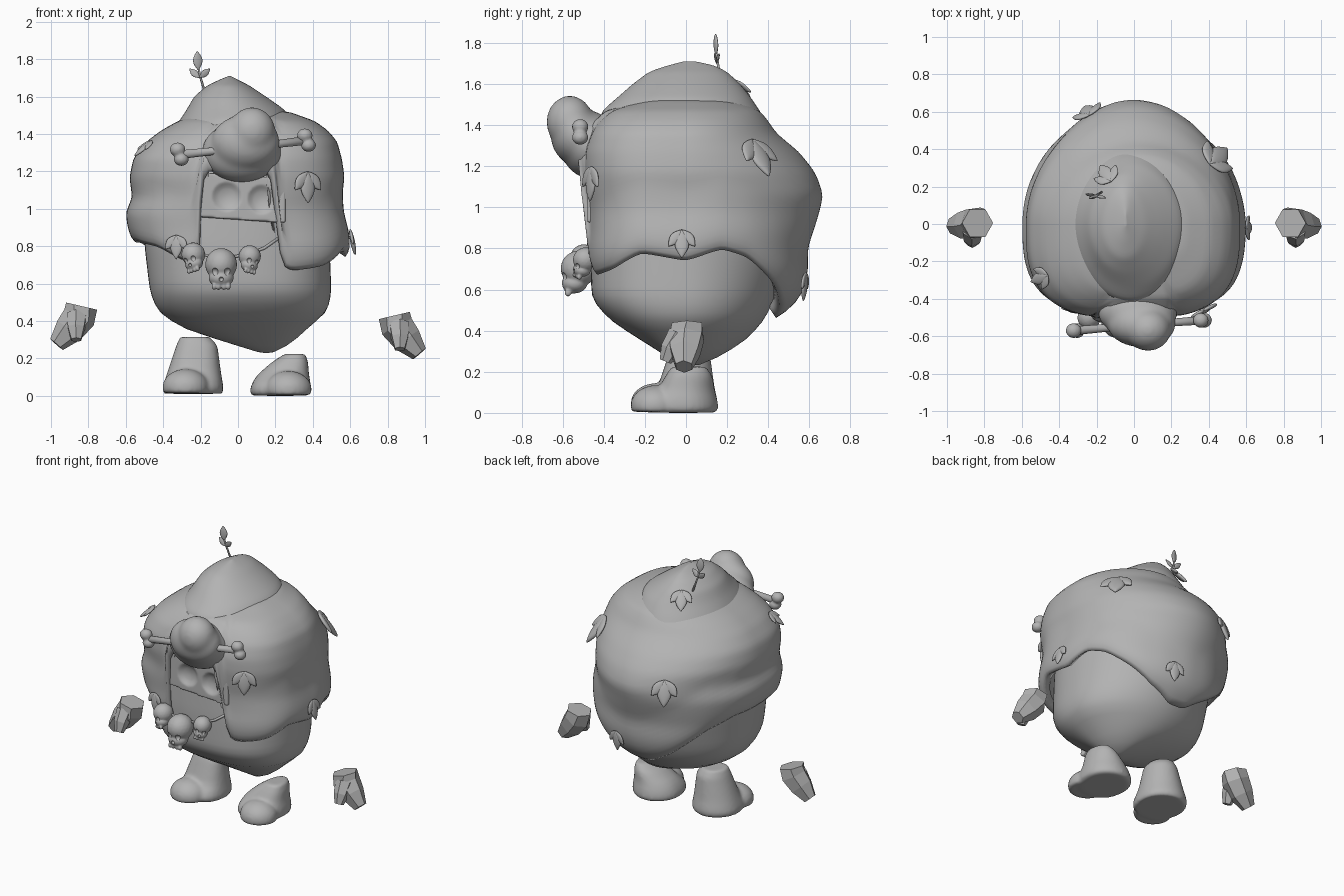
import bpy, bmesh
from math import sin, cos, pi, sqrt, radians, degrees
from mathutils import Matrix, Vector

cube = bpy.data.objects.get("Cube")
if cube:
    bpy.data.objects.remove(cube, do_unlink=True)

grey = bpy.data.materials.new("stone grey")
grey.use_nodes = True
grey.diffuse_color = (0.45, 0.45, 0.45, 1)
bsdf = next(n for n in grey.node_tree.nodes if n.type == 'BSDF_PRINCIPLED')
bsdf.inputs["Base Color"].default_value = grey.diffuse_color
bsdf.inputs["Roughness"].default_value = 0.7


def make(name, bm):
    """Turn a bmesh into a linked object."""
    bmesh.ops.recalc_face_normals(bm, faces=bm.faces[:])
    mesh = bpy.data.meshes.new(name)
    bm.to_mesh(mesh)
    bm.free()
    mesh.materials.append(grey)
    obj = bpy.data.objects.new(name, mesh)
    bpy.context.collection.objects.link(obj)
    return obj


def modify(obj, kind, **settings):
    mod = obj.modifiers.new(kind.title(), kind)
    for key, value in settings.items():
        setattr(mod, key, value)


def bake(obj, smooth=True):
    """Apply all modifiers and set the shading."""
    bpy.context.view_layer.update()
    deps = bpy.context.evaluated_depsgraph_get()
    mesh = bpy.data.meshes.new_from_object(obj.evaluated_get(deps))
    obj.modifiers.clear()
    obj.data = mesh
    if smooth:
        mesh.shade_smooth()
    else:
        mesh.shade_flat()
    return obj


def table(rows, key):
    """Interpolate the columns of a table sorted by its first column."""
    if key <= rows[0][0]:
        return rows[0][1:]
    for low, high in zip(rows, rows[1:]):
        if key <= high[0]:
            f = (key - low[0]) / (high[0] - low[0])
            return [a + (b - a) * f for a, b in zip(low[1:], high[1:])]
    return rows[-1][1:]


def skin(bm, rings):
    """Bridge equal rings of vertices with quads."""
    for lower, upper in zip(rings, rings[1:]):
        for j in range(len(lower)):
            k = (j + 1) % len(lower)
            bm.faces.new((lower[j], lower[k], upper[k], upper[j]))


def loft(name, rows, hem=None, cols=96, steps=40, square=2.6, bulge=0, relax=4):
    """Stack egg-shaped sections given as (z, left, right, front, back)."""
    bm = bmesh.new()
    top, rings = rows[-1][0], []
    for i in range(steps + 1):
        ring = []
        for j in range(cols):
            a = 2 * pi * j / cols
            low = hem(a) if hem else rows[0][0]
            z = low + (top - low) * sin(i / steps * pi / 2)
            x0, x1, y0, y1 = table(rows, z)
            half = (x1 - x0) / 2
            n, depth = (1.9, y1) if sin(a) > 0 else (square, -y0)
            r = (abs(cos(a) / half) ** n + abs(sin(a) / depth) ** n) ** (-1 / n)
            r += bulge * sin(pi * sqrt(min(1, (z - low) / 0.36)))
            ring.append(bm.verts.new(((x0 + x1) / 2 + r * cos(a), r * sin(a), z)))
        rings.append(ring)
    skin(bm, rings)
    for ring in [rings[-1]] + ([] if hem else [rings[0]]):
        pole = bm.verts.new(sum((v.co for v in ring), Vector()) / cols)
        for j in range(cols):
            bm.faces.new((ring[j], ring[(j + 1) % cols], pole))
    obj = make(name, bm)
    modify(obj, 'SMOOTH', factor=0.5, iterations=relax)
    if hem:
        modify(obj, 'SOLIDIFY', thickness=0.06, offset=-1)
    return bake(obj)


def balls(parts):
    bm = bmesh.new()
    for centre, size in parts:
        bmesh.ops.create_icosphere(bm, subdivisions=3, radius=1,
                                   matrix=Matrix.Translation(centre) @ Matrix.Diagonal((*size, 1)))
    return bm


def fuse(obj, voxel, relax=3):
    """Merge overlapping shells into one smooth skin."""
    modify(obj, 'REMESH', mode='VOXEL', voxel_size=voxel)
    modify(obj, 'SMOOTH', factor=0.5, iterations=relax)
    return bake(obj)


def carve(obj, cuts):
    """Scoop ellipsoid hollows out of an object."""
    cutter = make("cutter", balls(cuts))
    cutter.hide_render = True
    modify(obj, 'BOOLEAN', operation='DIFFERENCE', solver='EXACT', object=cutter)
    bake(obj)
    bpy.data.objects.remove(cutter, do_unlink=True)
    obj.data.set_sharp_from_angle(angle=radians(40))


def tube(name, points, sides=12, smooth=True):
    """Tapered tube through (x, y, z, radius) points."""
    bm = bmesh.new()
    path = [Vector(p[:3]) for p in points]
    rings = []
    for i, p in enumerate(path):
        d = path[min(i + 1, len(path) - 1)] - path[max(i - 1, 0)]
        turn = d.to_track_quat('Z', 'Y').to_matrix()
        rings.append([bm.verts.new(p + turn @ Vector((points[i][3] * cos(a), points[i][3] * sin(a), 0)))
                      for a in (2 * pi * (j + 0.5) / sides for j in range(sides))])
    skin(bm, rings)
    bm.faces.new(rings[0])
    bm.faces.new(rings[-1])
    return bake(make(name, bm), smooth)


def leaf(name, base, along, normal, length):
    """Pointed lens-shaped leaf."""
    bm = balls([((0, 0, 0), (1, 1, 1))])
    for v in bm.verts:
        x, y, z = v.co
        v.co = (0.25 * x * (1 - 0.7 * y * y), 0.5 * y + 0.5, 0.09 * z)
    along = along.normalized()
    side = along.cross(normal).normalized()
    frame = Matrix((side, along, side.cross(along))).transposed()
    bm.transform(Matrix.Translation(base) @ frame.to_4x4() @ Matrix.Scale(length, 4))
    bake(make(name, bm))


# Lower body
loft("body", [(.225, .13, .18, -.03, .06), (.28, -.04, .29, -.1, .18), (.36, -.3, .37, -.23, .3),
              (.45, -.43, .48, -.37, .38), (.55, -.47, .5, -.46, .43), (.8, -.5, .49, -.465, .5),
              (1.0, -.5, .48, -.455, .5), (1.27, -.42, .42, -.4, .42), (1.35, -.3, .3, -.3, .3)])

# Shaggy mantle with a wavy hem that opens around the face
HEM = [(-90, 1.2), (-69, 1.2), (-65, .68), (-58, .66), (-48, .67), (-38, .69), (-22, .77), (0, .73),
       (18, .79), (32, .75), (48, .64), (62, .53), (80, .45), (95, .45), (115, .57), (140, .74),
       (160, .81), (200, .82), (220, .79), (235, .71), (245, .71), (249, 1.2), (270, 1.2)]
COAT = [(.45, -.5, .5, -.42, .42), (.55, -.52, .52, -.43, .52), (.62, -.53, .55, -.44, .555),
        (.7, -.53, .565, -.45, .58), (.8, -.54, .57, -.46, .59), (.88, -.555, .565, -.46, .62),
        (.98, -.575, .55, -.475, .65), (1.06, -.55, .555, -.49, .67), (1.17, -.58, .57, -.505, .63),
        (1.27, -.56, .555, -.505, .55), (1.36, -.49, .53, -.475, .44), (1.42, -.41, .48, -.43, .4),
        (1.47, -.32, .41, -.38, .36), (1.52, -.2, .27, -.2, .25), (1.53, -.1, .1, -.1, .1)]


def hem(a):
    deg = degrees(a)
    return table(HEM, deg if deg <= 270 else deg - 360)[0]


mantle = loft("mantle", COAT, hem, cols=128, square=3.0, bulge=0.03)
crown = loft("crown_hump", [(1.27, -.42, .36, -.44, .46), (1.38, -.37, .33, -.43, .41),
                            (1.47, -.315, .29, -.41, .36), (1.53, -.275, .25, -.34, .32),
                            (1.6, -.235, .15, -.26, .265), (1.66, -.165, .06, -.18, .2),
                            (1.69, -.1, 0, -.09, .14), (1.71, -.05, -.04, -.01, .05)], square=2.0, relax=8)

# Nose with a bone through it
fuse(make("nose", balls([((.02, -.47, 1.305), (.215, .14, .165)), ((.04, -.535, 1.355), (.185, .125, .15)),
                         ((.075, -.565, 1.415), (.125, .115, .13))])), 0.014, relax=14)
tube("nose_bone_shaft", [(-.31, -.57, 1.29, .024), (.03, -.54, 1.325, .018), (.36, -.515, 1.365, .024)])
for side, x, y, z in (("right", -.315, -.57, 1.29), ("left", .365, -.515, 1.365)):
    fuse(make(side + "_bone_end", balls([((x - .008, y, z + .027), (.042, .04, .038)),
                                         ((x + .012, y, z - .025), (.04, .04, .036))])), 0.008)

# Muzzle slab with two shallow hollows
bm = bmesh.new()
bmesh.ops.create_cube(bm, size=1, matrix=Matrix.Translation((.02, -.385, 1.06)) @ Matrix.Diagonal((.47, .19, .24, 1)))
for v in bm.verts:
    v.co.z -= (v.co.x - .02) * 0.07
muzzle = make("muzzle", bm)
carve(muzzle, [((-.06, -.5, 1.065), (.085, .05, .085)), ((.125, -.5, 1.05), (.08, .05, .085))])
fuse(muzzle, 0.01, relax=5)

# Necklace of three skulls
tube("necklace_cord", [(-.36, -.43, .84, .008), (-.24, -.48, .77, .008), (-.09, -.49, .73, .008),
                       (.06, -.48, .76, .008), (.14, -.46, .79, .008), (.24, -.43, .86, .008)], sides=8)
for name, spot, size, turn in (("right", (-.235, -.5, .74), .165, -30), ("middle", (-.09, -.52, .68), .225, 0),
                               ("left", (.06, -.49, .73), .155, 25)):
    skull = fuse(make(name + "_skull", balls(
        [((0, 0, .1), (.38, .4, .39)), ((0, -.1, -.22), (.3, .28, .22))]
        + [((x, -.24, -.42), (.06, .08, .09)) for x in (-.17, -.06, .06, .17)])), 0.03)
    carve(skull, [((x, -.41, -.08), (.11, .14, .11)) for x in (-.17, .17)] + [((0, -.4, -.25), (.06, .1, .06))])
    spin = Matrix.Rotation(radians(turn), 4, 'Z') @ Matrix.Rotation(radians(turn / 2), 4, 'Y')
    skull.data.transform(Matrix.Translation(spot) @ spin @ Matrix.Scale(size, 4))

# Leaf sprigs stuck on the coat
bpy.context.view_layer.update()
SPRIGS = [("right_shoulder", (-.48, -.28, 1.39), .13), ("left_chest", (.39, -.5, 1.2), .17),
          ("right_chest", (-.34, -.5, .86), .13), ("left_side", (.65, -.02, .9), .14),
          ("left_back", (.46, .37, 1.38), .22), ("right_back", (-.26, .62, 1.16), .18),
          ("back_hem", (.15, .62, .68), .14), ("crown", (-.14, .25, 1.65), .15)]
for name, near, size in SPRIGS:
    host = crown if name == "crown" else mantle
    hit, spot, normal, face = host.closest_point_on_mesh(Vector(near))
    down = Vector((0, 0, -1))
    down = (down - normal * down.dot(normal)).normalized()
    for label, angle, scale in (("middle", 0, 1), ("one", 38, .75), ("two", -38, .75)):
        along = Matrix.Rotation(radians(angle), 3, normal) @ down + normal * 0.03
        leaf(f"{name}_leaf_{label}", spot + normal * 0.01, along, normal, size * scale)

# Sprout on the crown
tube("sprout_stem", [(-.17, .17, 1.6, .007), (-.2, .155, 1.7, .006), (-.215, .145, 1.77, .005)], sides=8)
facing = Vector((.3, -1, 0)).normalized()
leaf("sprout_top_leaf", Vector((-.212, .147, 1.74)), Vector((-.06, -.03, 1)), facing, .105)
for side, x in (("left", 1), ("right", -1)):
    leaf(side + "_sprout_leaf", Vector((-.205, .15, 1.7)), Vector((x, -.2 * x, .9)), facing, .075)

# Mitten hands, floating free of the body
for name, s, lift in (("left", 1, 0), ("right", -1, .05)):
    tube(name + "_palm", [(s * .836, .005, .43 + lift, .085), (s * .85, .005, .37 + lift, .09),
                          (s * .905, -.005, .3 + lift, .08), (s * .97, -.01, .225 + lift, .045)],
         sides=6, smooth=False)
    tube(name + "_thumb", [(s * .86, -.03, .38 + lift, .06), (s * .865, -.075, .31 + lift, .05),
                           (s * .865, -.1, .25 + lift, .03)], sides=6, smooth=False)

# Stubby feet, each an ankle fused with a bulging toe
for name, x, z, rows in (
        ("left", .27, .005, [(0, .06, .39, -.2, .16), (.06, .07, .39, -.2, .155), (.11, .1, .38, -.14, .14),
                             (.18, .18, .375, -.1, .13), (.225, .25, .36, -.07, .1)]),
        ("right", -.28, .015, [(.01, -.41, -.07, -.2, .16), (.06, -.4, -.08, -.2, .155), (.12, -.38, -.09, -.14, .14),
                               (.27, -.33, -.11, -.09, .12), (.315, -.31, -.15, -.07, .09)])):
    foot = loft(name + "_foot", rows, cols=32, steps=14, relax=1)
    bm = balls([((x, -.15, z + .03), (.125, .12, .1))])
    bmesh.ops.bisect_plane(bm, geom=bm.verts[:] + bm.edges[:] + bm.faces[:], plane_co=(0, 0, z),
                           plane_no=(0, 0, -1), clear_outer=True)
    bmesh.ops.holes_fill(bm, edges=[e for e in bm.edges if e.is_boundary])
    bm.from_mesh(foot.data)
    bm.to_mesh(foot.data)
    bm.free()
    fuse(foot, 0.012, relax=6)
